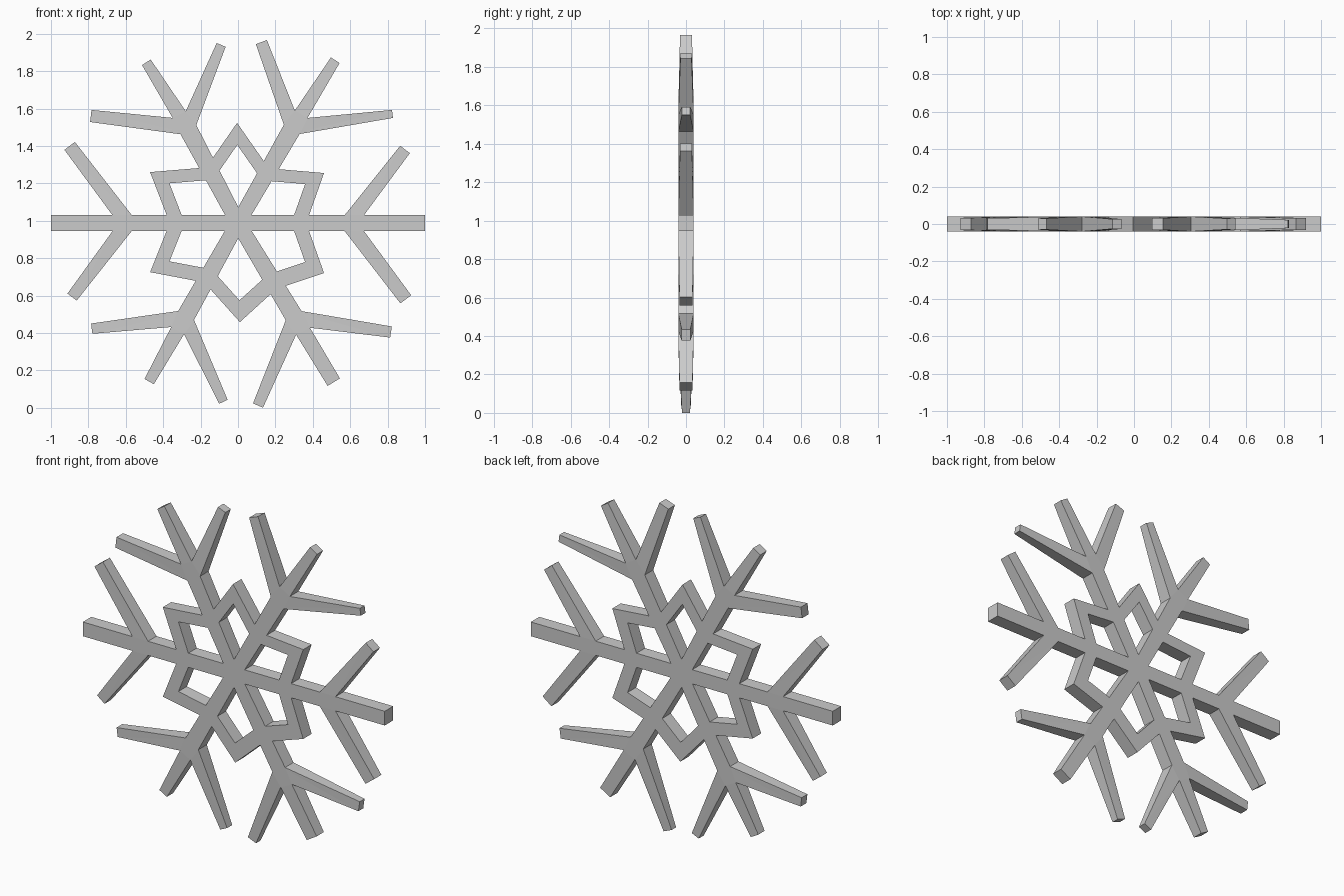
import bpy, bmesh
from math import radians
from mathutils import Vector as V
from mathutils.geometry import delaunay_2d_cdt

if "Cube" in bpy.data.objects:
    bpy.data.objects.remove(bpy.data.objects["Cube"])

HALF = 0.04            # half thickness of the flake
C = V((0, 0.9875))     # centre, in (x, z)
polys = []             # list of [(point, half depth), ...], counter-clockwise


def bar(a, b, wa, wb, depth=HALF):
    """Tapered bar from a to b; the far end may be thinner."""
    a, b = V(a), V(b)
    d = (b - a).normalized()
    n = V((-d.y, d.x))
    polys.append([(a - n * wa / 2, HALF), (b - n * wb / 2, depth),
                  (b + n * wb / 2, depth), (a + n * wa / 2, HALF)])


# Long horizontal bar
bar((-1, C.y), (1, C.y), 0.085, 0.085)

# Forks: (fork point, has own arm, [(tip x, tip z, tip width, tip half depth)])
forks = [
    ((0.294, 1.50), True, [(0.125, 1.955, 0.063, 0.031), (0.52, 1.858, 0.055, 0.029), (0.826, 1.571, 0.043, 0.022)]),
    ((-0.272, 1.50), True, [(-0.09, 1.94, 0.052, 0.026), (-0.49, 1.847, 0.055, 0.03), (-0.787, 1.56, 0.065, 0.031)]),
    ((-0.285, 0.48), True, [(-0.078, 0.032, 0.05, 0.024), (-0.475, 0.14, 0.057, 0.03), (-0.782, 0.423, 0.055, 0.027)]),
    ((0.305, 0.48), True, [(0.107, 0.012, 0.058, 0.021), (0.512, 0.137, 0.077, 0.034), (0.818, 0.405, 0.06, 0.023)]),
    ((0.59, C.y), False, [(0.893, 1.381, 0.065, 0.031), (0.897, 0.58, 0.072, 0.034)]),
    ((-0.588, C.y), False, [(-0.9, 1.4, 0.07, 0.033), (-0.887, 0.592, 0.062, 0.031)]),
]
for fork, arm, tips in forks:
    if arm:
        bar(C, fork, 0.08, 0.098)
    for x, z, w, depth in tips:
        bar(fork, (x, z), 0.084, w, depth)

# Six-pointed star ring: points and notches, counter-clockwise
star = [(0.365, C.y), (0.46, 1.255), (0.165, 1.28), (-0.005, 1.523), (-0.17, 1.285), (-0.47, 1.26),
        (-0.365, C.y), (-0.47, 0.725), (-0.18, 0.67), (0.01, 0.458), (0.205, 0.635), (0.46, 0.72)]
outer = [V(p) for p in star]
inner = [C + (p - C) * 0.78 for p in outer]
for i in range(12):
    j = (i + 1) % 12
    polys.append([(p, HALF) for p in (outer[i], outer[j], inner[j], inner[i])])

# Merge all bars into one flat outline
pts, depths, faces = [], [], []
for poly in polys:
    faces.append(list(range(len(pts), len(pts) + len(poly))))
    pts += [p for p, _ in poly]
    depths += [d for _, d in poly]
co, _, tris, src_v, _, src_f = delaunay_2d_cdt(pts, [], faces, 0, 1e-5)
tris = [tuple(t) for t, s in zip(tris, src_f) if len(s)]
dep = [min([depths[k] for k in s if k < len(depths)], default=HALF) for s in src_v]

# Give it thickness: front, back and rim
n = len(co)
verts = [(p.x, -d, p.y) for p, d in zip(co, dep)] + [(p.x, d, p.y) for p, d in zip(co, dep)]
edges = {(t[i], t[(i + 1) % len(t)]) for t in tris for i in range(len(t))}
quads = [(b, a, a + n, b + n) for a, b in edges if (b, a) not in edges]
mesh = bpy.data.meshes.new("snowflake")
mesh.from_pydata(verts, [], tris + [tuple(k + n for k in reversed(t)) for t in tris] + quads)

# Tidy: drop loose points, dissolve flat seams
bm = bmesh.new()
bm.from_mesh(mesh)
bmesh.ops.delete(bm, geom=[v for v in bm.verts if not v.link_faces], context='VERTS')
bmesh.ops.dissolve_limit(bm, angle_limit=radians(0.2), verts=bm.verts[:], edges=bm.edges[:])
bmesh.ops.recalc_face_normals(bm, faces=bm.faces[:])
bm.to_mesh(mesh)
bm.free()
obj = bpy.data.objects.new("snowflake", mesh)
bpy.context.collection.objects.link(obj)
